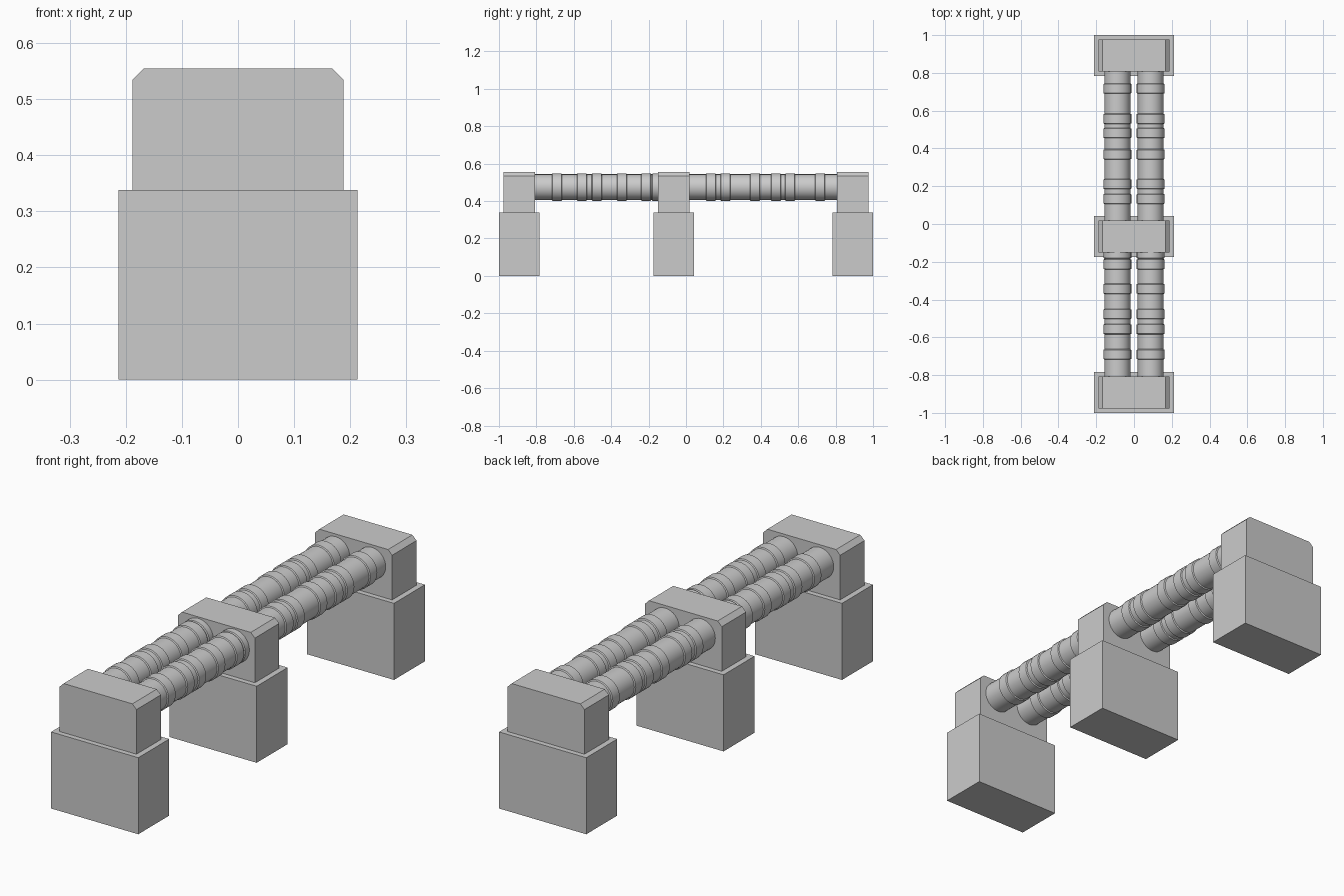
import bpy, math

if "Cube" in bpy.data.objects:
    bpy.data.objects.remove(bpy.data.objects["Cube"])

PIER_Y = (-0.892, -0.066, 0.892)
PIPE_X, PIPE_Z = 0.088, 0.475
R_PIPE, R_RING, W_RING = 0.0685, 0.0735, 0.054
RINGS = (-0.69, -0.557, -0.477, -0.343, -0.213, -0.155,
         0.133, 0.211, 0.369, 0.481, 0.557, 0.717)


def make(name, verts, faces):
    me = bpy.data.meshes.new(name)
    me.from_pydata(verts, [], faces)
    ob = bpy.data.objects.new(name, me)
    bpy.context.collection.objects.link(ob)
    return ob


def prism(name, profile, y, depth):
    """Extrude a counter-clockwise x-z profile along y."""
    n = len(profile)
    verts = [(x, y + s * depth / 2, z) for s in (-1, 1) for x, z in profile]
    faces = [tuple(range(n)), tuple(range(2 * n - 1, n - 1, -1))]
    faces += [(i, i + n, (i + 1) % n + n, (i + 1) % n) for i in range(n)]
    return make(name, verts, faces)


def lathe(name, profile, x, sides=32):
    """Revolve (y, radius) points around a pipe axis and cap both ends."""
    verts, faces = [], []
    for y, r in profile:
        for k in range(sides):
            a = 2 * math.pi * k / sides
            verts.append((x + r * math.cos(a), y, PIPE_Z + r * math.sin(a)))
    for j in range(len(profile) - 1):
        for k in range(sides):
            a, b = j * sides + k, j * sides + (k + 1) % sides
            faces.append((a, a + sides, b + sides, b))
    last = (len(profile) - 1) * sides
    faces.append(tuple(range(sides)))
    faces.append(tuple(range(last + sides - 1, last - 1, -1)))
    ob = make(name, verts, faces)
    bpy.ops.object.select_all(action='DESELECT')
    ob.select_set(True)
    bpy.context.view_layer.objects.active = ob
    bpy.ops.object.shade_smooth_by_angle(angle=math.radians(30))
    return ob


# Piers: wide footing block and narrower head with chamfered top edges
foot = [(-0.213, 0), (0.213, 0), (0.213, 0.338), (-0.213, 0.338)]
head = [(-0.188, 0.338), (0.188, 0.338), (0.188, 0.535), (0.168, 0.555),
        (-0.168, 0.555), (-0.188, 0.535)]
for tag, y in zip(("front", "middle", "back"), PIER_Y):
    prism(tag + "_footing", foot, y, 0.216)
    prism(tag + "_pier_head", head, y, 0.17)

# Pipes: one continuous lathe profile with raised bands along its length
profile = [(-0.82, R_PIPE)]
for y in RINGS:
    h = W_RING / 2
    profile += [(y - h, R_PIPE), (y - h + 0.003, R_RING),
                (y + h - 0.003, R_RING), (y + h, R_PIPE)]
profile.append((0.82, R_PIPE))
for tag, s in (("left", -1), ("right", 1)):
    lathe(tag + "_pipe", profile, s * PIPE_X)
